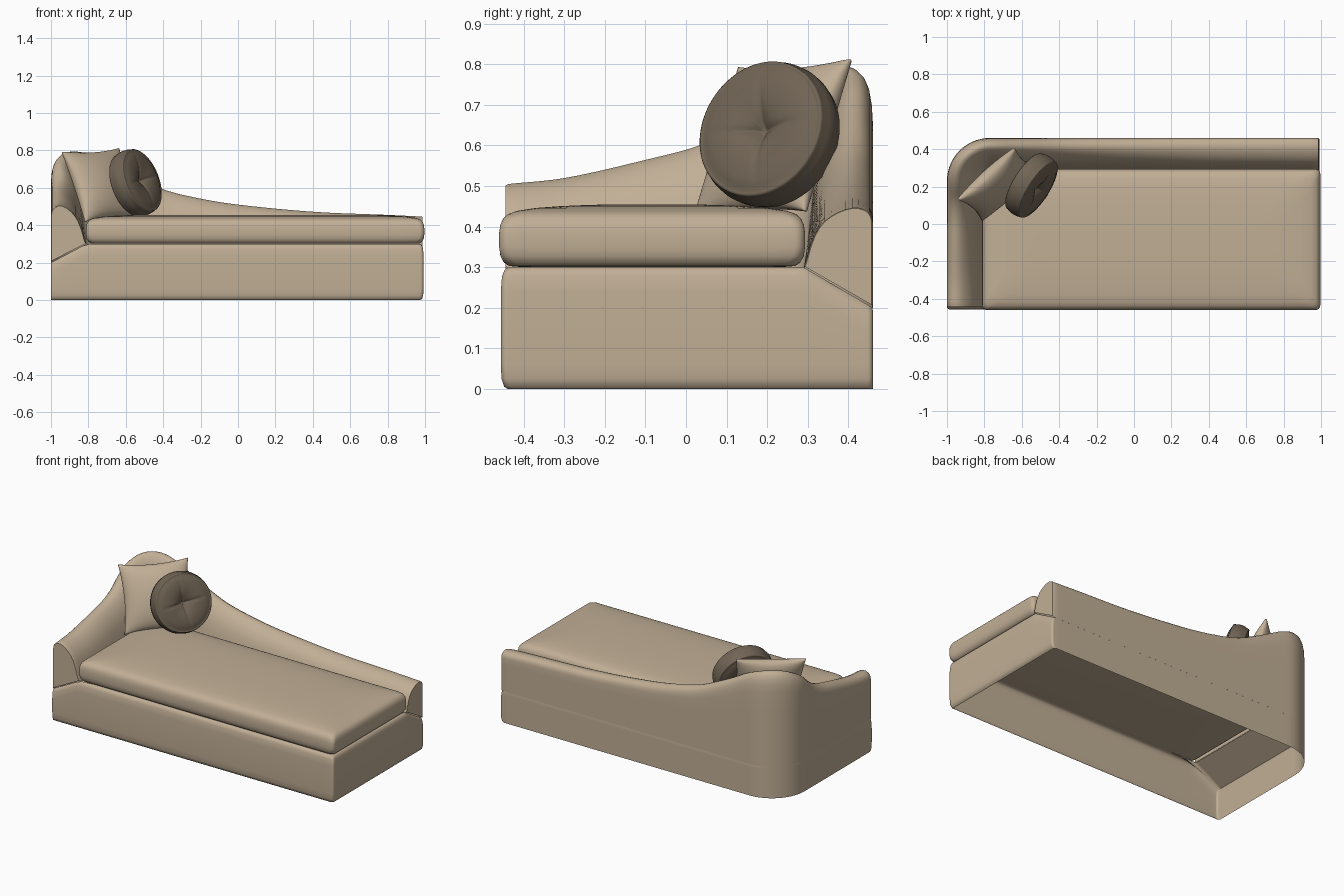
import bpy, bmesh, math
from mathutils import Vector, Matrix

if "Cube" in bpy.data.objects:
    bpy.data.objects.remove(bpy.data.objects["Cube"])


def material(name, rgb):
    m = bpy.data.materials.new(name)
    m.diffuse_color = (*rgb, 1)
    m.use_nodes = True
    m.node_tree.nodes["Principled BSDF"].inputs["Base Color"].default_value = m.diffuse_color
    return m


TAN = material("tan fabric", (0.535, 0.428, 0.305))
DARK = material("dark brown fabric", (0.162, 0.127, 0.089))


def finish(bm, name, mat, angle=50):
    bmesh.ops.remove_doubles(bm, verts=bm.verts, dist=0.0004)
    bmesh.ops.recalc_face_normals(bm, faces=bm.faces)
    me = bpy.data.meshes.new(name)
    bm.to_mesh(me)
    bm.free()
    ob = bpy.data.objects.new(name, me)
    bpy.context.collection.objects.link(ob)
    me.materials.append(mat)
    bpy.ops.object.select_all(action='DESELECT')
    ob.select_set(True)
    bpy.context.view_layer.objects.active = ob
    bpy.ops.object.shade_smooth_by_angle(angle=math.radians(angle))
    return ob


def bridge(bm, rings, closed=True):
    """Join successive rings of points with quads; returns vertex rings."""
    vr = [[bm.verts.new(p) for p in r] for r in rings]
    for a, b in zip(vr, vr[1:]):
        n = len(a)
        for i in range(n if closed else n - 1):
            j = (i + 1) % n
            bm.faces.new((a[i], a[j], b[j], b[i]))
    return vr


def outline(x0, x1, y0, y1, radii, div=50, seg=10):
    """Rounded rectangle; radii: front left, front right, back right, back left."""
    corners = [(x0, y0, 1, 1, 180), (x1, y0, -1, 1, 270),
               (x1, y1, -1, -1, 0), (x0, y1, 1, -1, 90)]
    arcs = []
    for (x, y, sx, sy, a0), r in zip(corners, radii):
        cx, cy = x + sx * r, y + sy * r
        arcs.append([Vector((cx + r * math.cos(math.radians(a0 + 90 * k / seg)),
                             cy + r * math.sin(math.radians(a0 + 90 * k / seg))))
                     for k in range(seg + 1)])
    pts = []
    for i in range(4):
        a, b = arcs[i][-1], arcs[(i + 1) % 4][0]
        pts += arcs[i] + [a.lerp(b, k / div) for k in range(1, div)]
    return pts


# base: open-bottomed shell, top edge slopes down under the arm and back
def base_top(p):
    t = max((p.y - 0.29) / 0.17, (-0.81 - p.x) / 0.19, 0)
    return 0.3 - 0.1 * min(t, 1)


def base_ring(d, zf, left=None, back=None):
    l, b = (d if left is None else left), (d if back is None else back)
    o = outline(-1 + l, 0.992 - d, -0.456 + d, 0.46 - b,
                (0.012, 0.016, 0.012, max(0.23 - l, 0.05)))
    return [(p.x, p.y, zf(p)) for p in o]


bm = bmesh.new()
bridge(bm, [base_ring(0.018, lambda p: 0, 0, 0),
            base_ring(0.008, lambda p: 0.006, 0, 0),
            base_ring(0.002, lambda p: 0.025, 0, 0),
            base_ring(0, lambda p: 0.06, 0, 0),
            base_ring(0, lambda p: base_top(p) - 0.06, 0, 0),
            base_ring(0.003, lambda p: base_top(p) - 0.022, 0, 0),
            base_ring(0.009, lambda p: base_top(p) - 0.007, 0, 0),
            base_ring(0.018, base_top, 0.001, 0.001),
            base_ring(0.035, base_top, 0.19, 0.17)])
finish(bm, "base", TAN)

# wraparound arm and back: profile swept along an L path with varying height
stations = []   # (outer point, inward direction, thickness)
for i in range(24):
    stations.append((Vector((-1, -0.437 + 0.667 * i / 24)), Vector((1, 0)), 0.19))
for i in range(17):
    t = i / 16
    a = math.pi - t * math.pi / 2
    d = Vector((math.cos(a), math.sin(a)))
    stations.append((Vector((-0.77, 0.23)) + 0.23 * d, -d, 0.19 - 0.02 * t))
for i in range(1, 51):
    stations.append((Vector((-0.77 + 1.748 * i / 50, 0.46)), Vector((0, -1)), 0.17))

ARC = 0.23 * math.pi / 2
S0 = 0.667 + ARC + 0.77     # path length at x = 0 on the back
KEYS = [(0, .505), (.14, .52), (.34, .565), (.47, .60), (.56, .645), (.67, .735),
        (.67 + ARC / 2, .792), (.67 + ARC, .77), (S0 - .6, .685), (S0 - .4, .592),
        (S0 - .2, .542), (S0, .51), (S0 + .4, .472), (S0 + .8, .455), (S0 + .99, .446)]


def height(s):
    n = len(KEYS)
    slope = lambda i: ((KEYS[min(i + 1, n - 1)][1] - KEYS[max(i - 1, 0)][1]) /
                       (KEYS[min(i + 1, n - 1)][0] - KEYS[max(i - 1, 0)][0]))
    i = max([k for k in range(n - 1) if KEYS[k][0] <= s + 1e-6])
    (a, ha), (b, hb) = KEYS[i], KEYS[i + 1]
    w = b - a
    t = min((s - a) / w, 1)
    return ((2*t**3 - 3*t*t + 1) * ha + (t**3 - 2*t*t + t) * w * slope(i)
            + (3*t*t - 2*t**3) * hb + (t**3 - t*t) * w * slope(i + 1))


PROFILE = [(0, .5), (0, .76), (.015, .85), (.05, .92), (.11, .97), (.2, 1), (.3, 1),
           (.4, .965), (.5, .905), (.6, .82), (.7, .71), (.78, .58), (.85, .42),
           (.91, .24), (.95, .1), (1, 0)]
rings, s, prev = [], 0, stations[0][0]
for p, d, th in stations:
    s += (p - prev).length
    prev = p
    h = height(s)
    full = 1 - 0.28 * min(max((s - 0.67) / 1.5, 0), 1)   # plumper toward the low end
    ring = [(p.x, p.y, 0.2)]
    for u, g in PROFILE:
        q = p + d * (u * th)
        ring.append((q.x, q.y, 0.297 + (h - 0.297) * (g ** full if u > .2 else g)))
    rings.append(ring)


# softly rounded ends of the sweep
def shrunk(ring, shift):
    c = sum((Vector(r) for r in ring), Vector()) / len(ring)
    return [Vector(r).lerp(c, 0.04) + Vector(shift) for r in ring]


rings = [shrunk(rings[0], (0, -0.007, 0))] + rings + [shrunk(rings[-1], (0.008, 0, 0))]
bm = bmesh.new()
vr = bridge(bm, rings, closed=False)
bm.faces.new(vr[0])
bm.faces.new(vr[-1])
finish(bm, "arm_and_back", TAN, 60)

# seat cushion: crowned slab with rounded sides
bm = bmesh.new()
rings = []
for d, z in [(.05, .301), (.025, .303), (.012, .311), (.003, .328), (0, .35), (0, .385),
             (.003, .405), (.01, .42), (.022, .431), (.045, .439), (.09, .446),
             (.15, .4505), (.22, .4535), (.3, .455)]:
    o = outline(-0.812 + d, 0.996 - d, -0.46 + d, 0.293 - d,
                [min(0.025 + d * 0.5, 0.07)] * 4, 20, 6)
    rings.append([(p.x, p.y, z) for p in o])
vr = bridge(bm, rings)
bm.faces.new(vr[0])
bm.faces.new(vr[-1])
finish(bm, "seat_cushion", TAN)


def frame(center, normal, roll=0):
    """Placement with local z along normal and local y upright, then rolled."""
    z = Vector(normal).normalized()
    x = Vector((0, 0, 1)).cross(z).normalized()
    y = z.cross(x)
    m = Matrix((x, y, z)).transposed().to_4x4()
    m.translation = Vector(center)
    return m @ Matrix.Rotation(math.radians(roll), 4, 'Z')


# square pillow with pinched corners
bm = bmesh.new()
N, A = 24, 0.205
for side in (1, -1):
    rows = []
    for i in range(N + 1):
        row = []
        for j in range(N + 1):
            u = math.sin(math.pi / 2 * (2 * i / N - 1))
            v = math.sin(math.pi / 2 * (2 * j / N - 1))
            x = A * u * (1 - 0.09 * (1 - v * v))
            y = A * v * (1 - 0.09 * (1 - u * u))
            z = side * (0.004 + 0.07 * (max(0, (1 - u*u) * (1 - v*v))) ** 0.5)
            if i in (0, N) or j in (0, N):
                z = 0
            row.append((x, y, z))
        rows.append(row)
    bridge(bm, rows, closed=False)
pillow = finish(bm, "square_pillow", TAN, 70)
pillow.matrix_world = frame((-0.727, 0.213, 0.615), (0.59, -0.68, 0.40), 3)

# round cushion: piped disc with tufted centre and four creases
half = [(.004, .030), (.012, .033), (.025, .042), (.045, .051), (.07, .058), (.10, .060),
        (.13, .058), (.15, .053), (.163, .046), (.167, .046), (.171, .047), (.175, .043),
        (.175, .038), (.181, .02), (.183, 0)]
full = [(r, z, 1) for r, z in half] + [(r, z, -1) for r, z in half[-2::-1]]
bm = bmesh.new()
SEG = 96
rings = []
for r, z, side in full:
    ring = []
    for k in range(SEG):
        a = 2 * math.pi * k / SEG
        off = r * min(abs(math.sin(a)), abs(math.cos(a)))
        crease = 0.010 * math.exp(-(off / 0.009) ** 2) * max(0, 1 - r / 0.15)
        ring.append((r * math.cos(a), r * math.sin(a), side * (z - crease)))
    rings.append(ring)
vr = bridge(bm, rings)
bm.faces.new(vr[0])
bm.faces.new(vr[-1])
disc = finish(bm, "round_cushion", DARK, 70)
disc.matrix_world = frame((-0.548, 0.206, 0.627), (0.80, -0.51, 0.32), 8)
